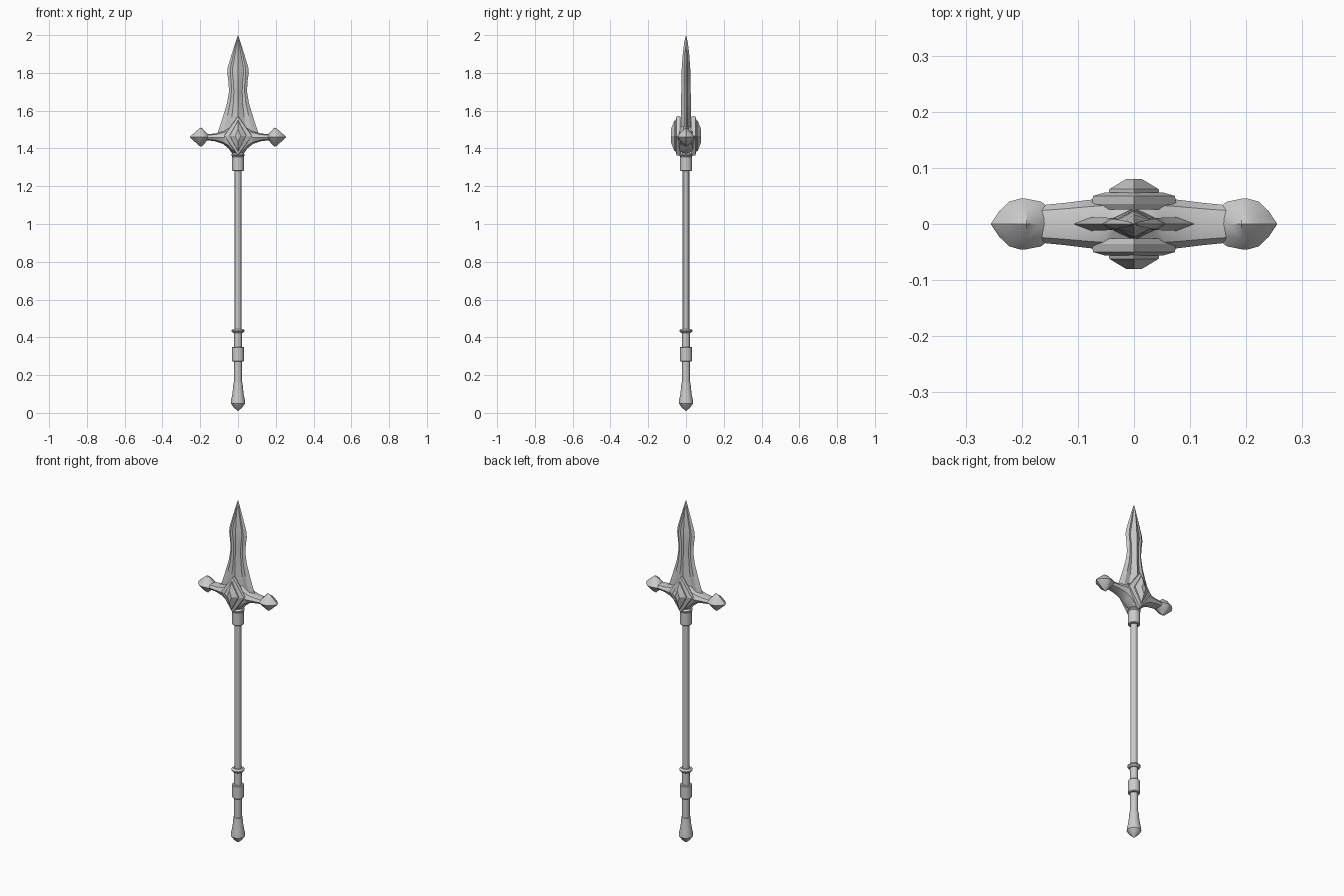
import bpy, bmesh, math

if "Cube" in bpy.data.objects:
    bpy.data.objects.remove(bpy.data.objects["Cube"])


def finish(name, bm, angle=30):
    bmesh.ops.recalc_face_normals(bm, faces=bm.faces)
    me = bpy.data.meshes.new(name)
    bm.to_mesh(me)
    bm.free()
    ob = bpy.data.objects.new(name, me)
    bpy.context.collection.objects.link(ob)
    bpy.ops.object.select_all(action='DESELECT')
    ob.select_set(True)
    bpy.context.view_layer.objects.active = ob
    if angle:
        bpy.ops.object.shade_smooth_by_angle(angle=math.radians(angle))
    return ob


def loft(name, rings, angle=30):
    """Skin a list of equally sized point rings and cap both ends."""
    bm = bmesh.new()
    loops = [[bm.verts.new(p) for p in r] for r in rings]
    n = len(loops[0])
    for a, b in zip(loops, loops[1:]):
        for i in range(n):
            j = (i + 1) % n
            bm.faces.new((a[i], a[j], b[j], b[i]))
    bm.faces.new(loops[0])
    bm.faces.new(loops[-1])
    bmesh.ops.remove_doubles(bm, verts=bm.verts, dist=1e-5)
    return finish(name, bm, angle)


def lathe(name, profile, n=16):
    """Revolve (radius, z) pairs around the z axis."""
    return loft(name, [[(r * math.cos(2 * math.pi * i / n),
                         r * math.sin(2 * math.pi * i / n), z)
                        for i in range(n)] for r, z in profile])


def collar(name, r, z0, z1, b):
    return lathe(name, [(r - b, z0), (r, z0 + b), (r, z1 - b), (r - b, z1)])


def x_ring(x, hy, top, bot, s, d):
    """Octagonal section across x; d sets how full the corners are."""
    c = (top + bot) / 2
    h = (top - bot) / 2
    pts = [(1, 0), (d, d), (0, 1), (-d, d), (-1, 0), (-d, -d), (0, -1), (d, -d)]
    return [(s * x, hy * u, c + h * v) for u, v in pts]


# Shaft with its collars, rings and pommel
lathe("shaft", [(0.019, 0.14), (0.019, 1.38)], 12)
lathe("pommel", [(0.001, 0.01), (0.022, 0.028), (0.038, 0.05), (0.037, 0.065),
                 (0.029, 0.105), (0.024, 0.16), (0.018, 0.161)])
lathe("lower_grip", [(0.021, 0.155), (0.02, 0.435)])
collar("lower_collar", 0.032, 0.272, 0.35, 0.004)
collar("grip_ring", 0.035, 0.423, 0.445, 0.009)
collar("upper_collar", 0.032, 1.28, 1.36, 0.004)
collar("neck_ring", 0.035, 1.355, 1.376, 0.008)

# Blade: (z, half width, ridge half width, ridge height)
blade = [(1.44, 0.112, 0.046, 0.030), (1.485, 0.107, 0.044, 0.029),
         (1.53, 0.092, 0.038, 0.028), (1.58, 0.076, 0.031, 0.027),
         (1.64, 0.058, 0.025, 0.026), (1.70, 0.048, 0.022, 0.025),
         (1.75, 0.050, 0.024, 0.025), (1.80, 0.057, 0.030, 0.024),
         (1.83, 0.054, 0.028, 0.022), (1.90, 0.033, 0.015, 0.017),
         (1.96, 0.014, 0.006, 0.010), (2.0, 0.0005, 0.0002, 0.0005)]
rings = []
for z, w, c, t in blade:
    q = [(w, 0), (0.72 * w, 0.42 * t), (c, 0.33 * t), (0, t)]
    half = q + [(-x, y) for x, y in reversed(q[1:3])]
    rings.append([(x, y, z) for x, y in half]
                 + [(-x, -y, z) for x, y in half])
loft("blade", rings, 18)

# Crossguard arms and end knobs
for side, s in (("right", 1), ("left", -1)):
    arm = [(0, 0.047, 1.535, 1.362), (0.028, 0.047, 1.525, 1.37),
           (0.05, 0.046, 1.51, 1.40), (0.08, 0.043, 1.492, 1.424),
           (0.12, 0.038, 1.479, 1.438), (0.17, 0.033, 1.475, 1.444)]
    loft(side + "_guard_arm", [x_ring(*a, s, 0.72) for a in arm], 40)
    knob = [(0.158, 0.034, 0.014), (0.166, 0.040, 0.022), (0.192, 0.045, 0.050),
            (0.204, 0.045, 0.047), (0.222, 0.040, 0.031), (0.240, 0.023, 0.015),
            (0.255, 0.0005, 0.0005)]
    loft(side + "_guard_knob",
         [x_ring(x, hy, 1.46 + hz, 1.46 - hz, s, 0.58) for x, hy, hz in knob], 35)

# Diamond plates with faceted gems on both faces
for face, s in (("front", -1), ("back", 1)):
    def rhombus(w, h, y):
        return [(w, s * y, 1.467), (0, s * y, 1.467 + h),
                (-w, s * y, 1.467), (0, s * y, 1.467 - h)]
    loft(face + "_diamond_plate",
         [rhombus(0.068, 0.098, 0.026), rhombus(0.075, 0.105, 0.036),
          rhombus(0.073, 0.103, 0.05), rhombus(0.052, 0.078, 0.056)], 0)
    loft(face + "_gem",
         [rhombus(0.046, 0.084, 0.05), rhombus(0.044, 0.08, 0.062),
          rhombus(0.014, 0.034, 0.08)], 0)
